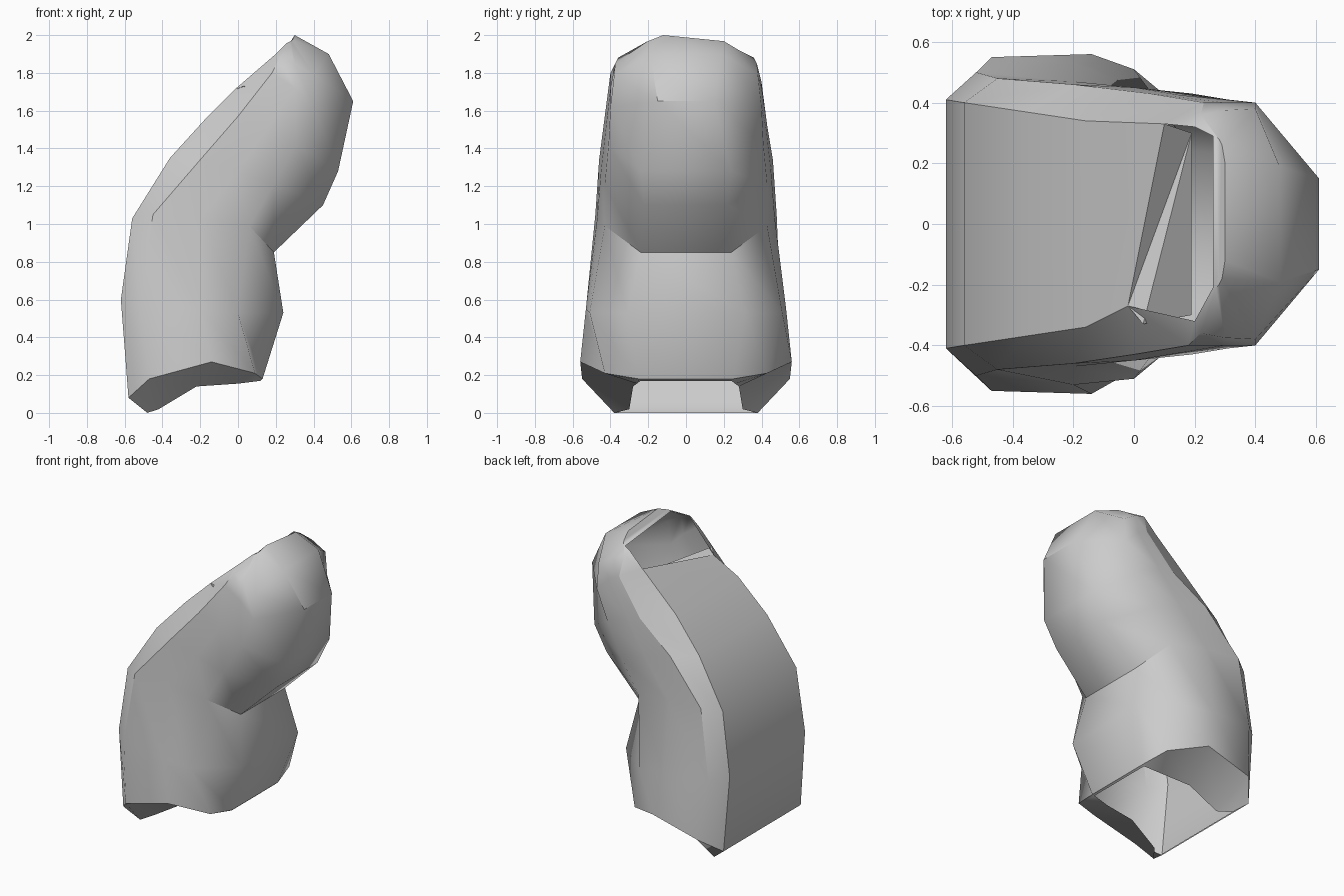
import bpy
import bmesh
from math import radians

cube = bpy.data.objects.get("Cube")
if cube:
    bpy.data.objects.remove(cube, do_unlink=True)

# One plain grey for everything
grey = bpy.data.materials.new("plain_grey")
grey.use_nodes = True
colour = (0.6, 0.6, 0.6, 1)
grey.diffuse_color = colour
grey.node_tree.nodes["Principled BSDF"].inputs["Base Color"].default_value = colour


def finish(name, bm, angle):
    """Turn a bmesh into a shaded object with the grey material."""
    bmesh.ops.recalc_face_normals(bm, faces=bm.faces)
    mesh = bpy.data.meshes.new(name)
    bm.to_mesh(mesh)
    bm.free()
    mesh.materials.append(grey)
    obj = bpy.data.objects.new(name, mesh)
    bpy.context.collection.objects.link(obj)
    bpy.ops.object.select_all(action="DESELECT")
    obj.select_set(True)
    bpy.context.view_layer.objects.active = obj
    bpy.ops.object.shade_smooth_by_angle(angle=radians(angle), keep_sharp_edges=True)
    return obj


# Half sections from the foot to the tip, each running
# back edge, shoulder, side, front bevel, front edge as (x, z, half width)
SECTIONS = [
    # open foot rim
    [(-.48, 0, .38), (-.42, .02, .3), (-.22, .14, .28), (0, .155, .26), (.12, .17, .24)],
    # ankle
    [(-.58, .08, .42), (-.47, .18, .55), (-.14, .27, .56), (.09, .21, .43), (.13, .18, .25)],
    # lower bulge
    [(-.62, .6, .41), (-.52, .58, .5), (-.2, .55, .53), (0, .53, .51), (.24, .53, .31)],
    # crease
    [(-.56, 1.03, .4), (-.45, 1.05, .48), (-.2, 1.03, .47), (.06, .99, .43), (.19, .85, .24)],
    # upper bulge
    [(-.36, 1.35, .37), (-.2, 1.34, .46), (0, 1.28, .45), (.19, 1.21, .43), (.45, 1.1, .22)],
    [(-.16, 1.57, .34), (0, 1.57, .43), (.15, 1.5, .425), (.31, 1.42, .41), (.53, 1.28, .24)],
    # end of the back plate
    [(.03, 1.75, .33), (.18, 1.8, .4), (.3, 1.72, .4), (.4, 1.62, .4), (.61, 1.65, .15)],
    # tip
    [(.2, 1.9, .32), (.22, 1.88, .36), (.3, 1.85, .375), (.4, 1.79, .38), (.48, 1.9, .19)],
    [(.26, 1.95, .25), (.27, 1.955, .25), (.28, 1.96, .24), (.29, 1.97, .22), (.3, 2, .16)],
]
ANKLE, BULGE, CREASE, PLATE_END, TIP = 1, 2, 3, 6, 7

# Main shell: mirrored sections bridged together, open at the foot
bm = bmesh.new()
rings = []
for half in SECTIONS:
    ring = [bm.verts.new((x, y, z)) for x, z, y in half]
    ring += [bm.verts.new((x, -y, z)) for x, z, y in reversed(half)]
    rings.append(ring)

# The tip leans to one side, and the plate ends on a slant
for v in rings[-1]:
    v.co.y += .04
    v.co.z -= .1 * (v.co.y + .12)
corner, outer = (.1, .33, 1.81), (-.02, -.27, 1.71)
rings[PLATE_END][0].co = corner
rings[PLATE_END][-1].co = outer

# The left bevel strip widens towards the top
for ring in rings[PLATE_END - 1:TIP]:
    ring[1].co.x += .05
    ring[1].co.z -= .05

for level, (low, high) in enumerate(zip(rings, rings[1:])):
    count = len(low)
    for i in range(count):
        j = (i + 1) % count
        # leave the opening above the back plate
        if j == 0 and level >= PLATE_END:
            continue
        bm.faces.new((low[i], low[j], high[j], high[i]))
bm.faces.new(rings[-1])

# Hard edges: plate border, shoulders, ankle, crease and tip facet
hard = [(rings[k][i], rings[k + 1][i]) for i in (0, 1, 8, 9)
        for k in range(ANKLE if i in (0, 9) else BULGE, TIP)]
hard += list(zip(rings[ANKLE], rings[ANKLE][1:]))
hard += [(rings[CREASE][i], rings[CREASE][i + 1]) for i in (3, 4, 5)]
hard += [(rings[PLATE_END][4], rings[PLATE_END][5]),
         (rings[PLATE_END][5], rings[TIP][5])]
for pair in hard:
    bm.edges.get(pair).smooth = False
finish("bent_shell", bm, 55)

# Folded flap inside the upper opening
bm = bmesh.new()
corner, inner, outer, end, side = [bm.verts.new(p) for p in (
    corner, (.19, .3, 1.72), outer, (.03, -.33, 1.73), (.19, -.3, 1.62))]
bm.faces.new((corner, inner, outer))
bm.faces.new((inner, end, outer))
bm.faces.new((inner, side, end))
finish("inner_flap", bm, 10)
